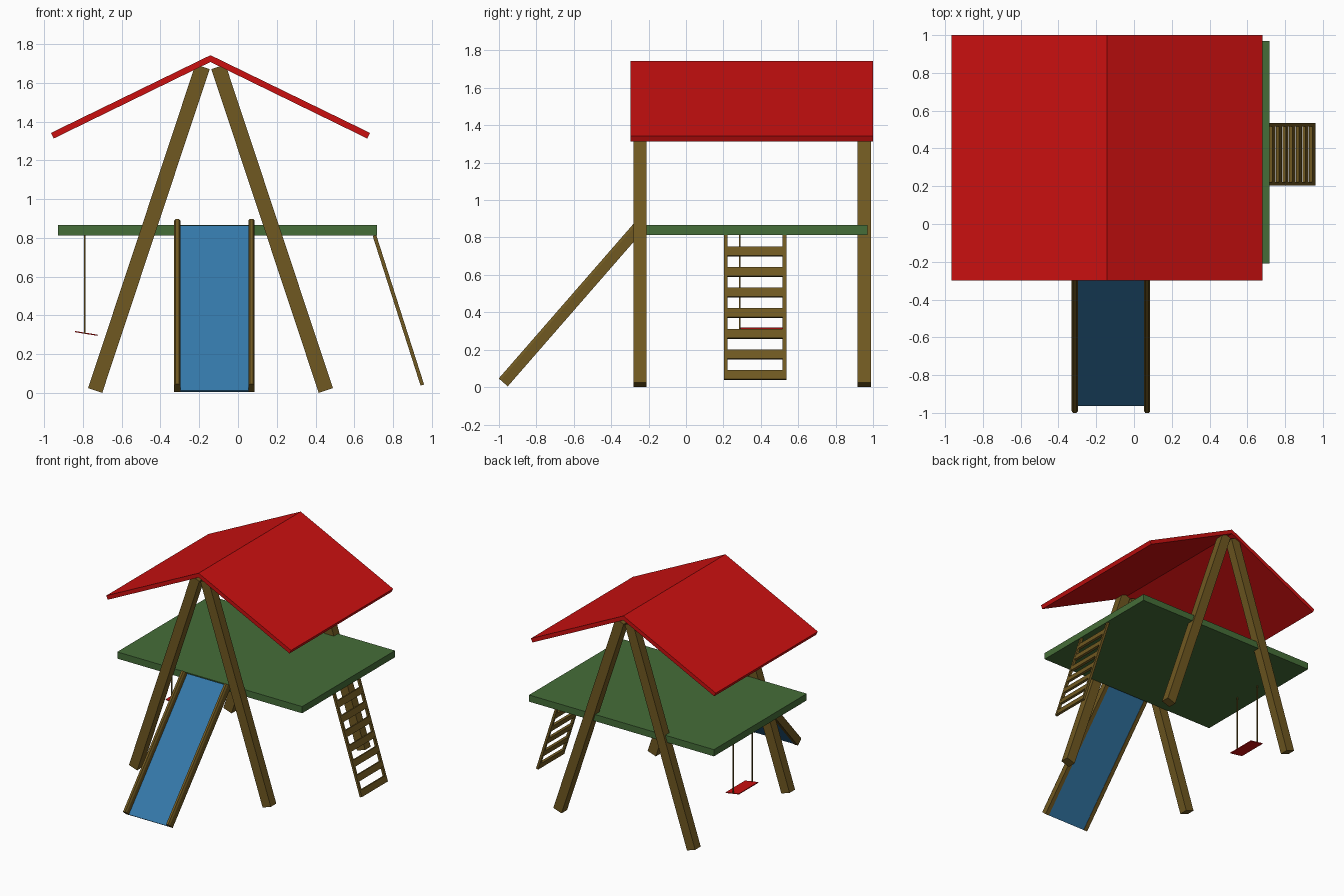
import bpy
from math import hypot

if "Cube" in bpy.data.objects:
    bpy.data.objects.remove(bpy.data.objects["Cube"])


def material(name, rgb):
    m = bpy.data.materials.new(name)
    m.diffuse_color = (*rgb, 1)
    m.use_nodes = True
    m.node_tree.nodes["Principled BSDF"].inputs["Base Color"].default_value = m.diffuse_color
    return m


RED = material("red_paint", (0.60, 0.005, 0.005))
GREEN = material("green_paint", (0.06, 0.155, 0.04))
WOOD = material("brown_wood", (0.16, 0.098, 0.015))
BLUE = material("blue_plastic", (0.035, 0.19, 0.40))
RIDGE = -0.142  # x of the roof ridge and frame centre


def prism(name, pts, a, b, place, mat):
    """Extrude a 2D outline from a to b; place(p, q, t) gives the 3D point."""
    n = len(pts)
    verts = [place(p, q, t) for t in (a, b) for p, q in pts]
    faces = [tuple(range(n))[::-1], tuple(range(n, 2 * n))]
    faces += [(i, (i + 1) % n, (i + 1) % n + n, i + n) for i in range(n)]
    me = bpy.data.meshes.new(name)
    me.from_pydata(verts, [], faces)
    me.materials.append(mat)
    ob = bpy.data.objects.new(name, me)
    bpy.context.collection.objects.link(ob)
    bpy.context.view_layer.objects.active = ob
    bpy.ops.object.mode_set(mode='EDIT')
    bpy.ops.mesh.select_all(action='SELECT')
    bpy.ops.mesh.normals_make_consistent(inside=False)
    bpy.ops.object.mode_set(mode='OBJECT')
    return ob


def along_y(p, q, t):
    return (p, t, q)


def bar(p, q, width):
    """Rectangle outline around the segment p-q."""
    dx, dz = q[0] - p[0], q[1] - p[1]
    k = width / 2 / hypot(dx, dz)
    nx, nz = -dz * k, dx * k
    return [(p[0] + nx, p[1] + nz), (p[0] - nx, p[1] - nz),
            (q[0] - nx, q[1] - nz), (q[0] + nx, q[1] + nz)]


def box(name, x, y, z, mat):
    outline = [(x[0], z[0]), (x[1], z[0]), (x[1], z[1]), (x[0], z[1])]
    return prism(name, outline, *y, along_y, mat)


# Roof: two sloping panels meeting at the ridge
for side, s in (("left", -1), ("right", 1)):
    outline = [(RIDGE, 1.743), (RIDGE + s * 0.823, 1.342),
               (RIDGE + s * 0.809, 1.313), (RIDGE, 1.708)]
    prism(f"roof_{side}", outline, -0.298, 1.0, along_y, RED)

# A-frame legs
for end, y in (("front", -0.282), ("back", 0.918)):
    for side, s in (("left", -1), ("right", 1)):
        outline = bar((RIDGE + s * 0.595, 0.013), (RIDGE + s * 0.041, 1.683), 0.077)
        prism(f"{end}_{side}_leg", outline, y, y + 0.07, along_y, WOOD)

# Platform
box("platform", (-0.928, 0.718), (-0.21, 0.97), (0.812, 0.866), GREEN)

# Slide: measured along its slope (t) and perpendicular to it (q)
DY, DZ = 0.657, 0.754


def on_slide(p, q, t):
    return (p, -0.953 + DY * t - DZ * q, 0.004 + DZ * t + DY * q)


LENGTH = 1.13
for side, x in (("left", -0.330), ("right", 0.053)):
    w = 0.033
    outline = [(x, 0), (x + w, 0), (x + w, 0.050), (x + w - 0.008, 0.064),
               (x + 0.008, 0.064), (x, 0.050)]
    prism(f"slide_rail_{side}", outline, 0, LENGTH, on_slide, WOOD)
bed = [(-0.298, 0.003), (0.054, 0.003), (0.054, 0.014), (-0.298, 0.014)]
prism("slide_bed", bed, 0, LENGTH, on_slide, BLUE)

# Ladder
TOP, FOOT = (0.704, 0.813), (0.951, 0.041)
for side, y in (("front", 0.203), ("back", 0.516)):
    prism(f"ladder_rail_{side}", bar(TOP, FOOT, 0.019), y, y + 0.02, along_y, WOOD)


def on_ladder(z):
    f = (TOP[1] - z) / (TOP[1] - FOOT[1])
    return (TOP[0] + f * (FOOT[0] - TOP[0]), z)


for i in range(7):
    z = 0.725 - 0.110 * i
    outline = bar(on_ladder(z + 0.024), on_ladder(z - 0.024), 0.018)
    prism(f"ladder_rung_{i + 1}", outline, 0.221, 0.518, along_y, WOOD)

# Swing: two ropes and a tilted seat
for side, y in (("front", 0.288), ("back", 0.526)):
    box(f"swing_rope_{side}", (-0.794, -0.786), (y - 0.004, y + 0.004), (0.306, 0.815), WOOD)
prism("swing_seat", bar((-0.842, 0.317), (-0.725, 0.298), 0.006), 0.284, 0.530, along_y, RED)
